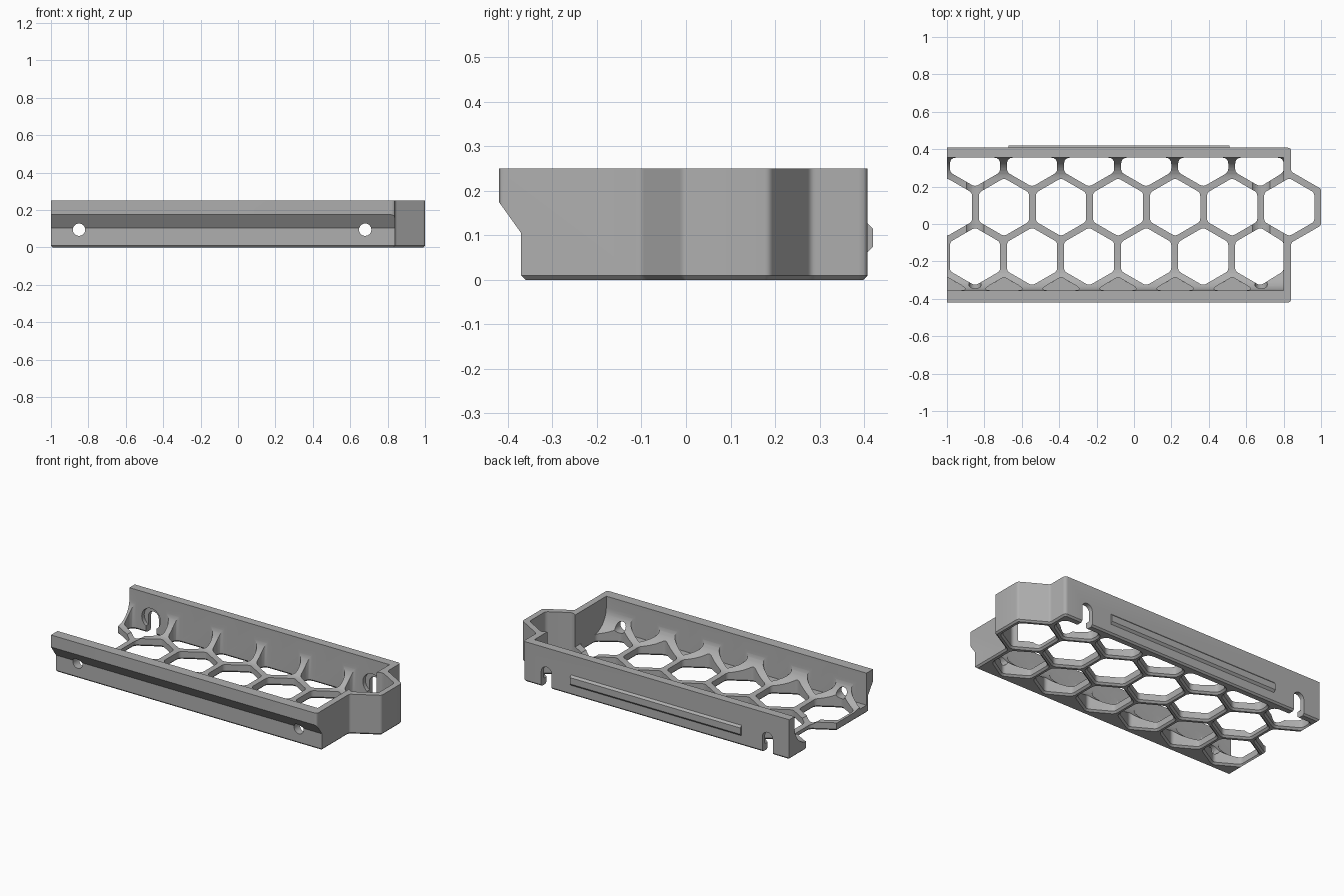
import bpy, bmesh, math
from mathutils import Vector

if "Cube" in bpy.data.objects:
    bpy.data.objects.remove(bpy.data.objects["Cube"])

PITCH, FLOOR, TOP = 0.305, 0.05, 0.25
ROW = PITCH * math.sqrt(3) / 2
HOLE_R = 0.155
Y1 = 0.09                      # centre line of the upper hexagon row
BACK, FRONT = 0.355, -0.355    # inner wall faces
SCREWS = (-0.85, 0.68)

grey = bpy.data.materials.new("light_grey")
grey.use_nodes = True
colour = (0.43, 0.43, 0.43, 1)
grey.diffuse_color = colour
grey.node_tree.nodes["Principled BSDF"].inputs["Base Color"].default_value = colour


def rounded(points, radius, steps=4):
    """Round every corner of a closed counter-clockwise outline."""
    out, n = [], len(points)
    for i in range(n):
        p = Vector(points[i])
        a, b = Vector(points[i - 1]) - p, Vector(points[(i + 1) % n]) - p
        half = a.angle(b) / 2
        cut = min(radius / math.tan(half), 0.48 * min(a.length, b.length))
        s, e = p + a.normalized() * cut, p + b.normalized() * cut
        for k in range(steps + 1):
            t = k / steps
            out.append(s * (1 - t) ** 2 + p * 2 * t * (1 - t) + e * t * t)
    return out


def offset(points, d):
    """Push a counter-clockwise outline outwards."""
    out, n = [], len(points)
    for i in range(n):
        p = Vector(points[i])
        a = (p - Vector(points[i - 1])).normalized()
        b = (Vector(points[(i + 1) % n]) - p).normalized()
        na, nb = Vector((a.y, -a.x)), Vector((b.y, -b.x))
        out.append(p + (na + nb) * d / (1 + na.dot(nb)))
    return out


def loft(bm, rings):
    """Close a stack of matching rings into a solid."""
    rows = [[bm.verts.new(p) for p in ring] for ring in rings]
    n = len(rows[0])
    for low, high in zip(rows, rows[1:]):
        for i in range(n):
            j = (i + 1) % n
            bm.faces.new((low[i], low[j], high[j], high[i]))
    bm.faces.new(rows[0][::-1])
    bm.faces.new(rows[-1])


def prism(bm, points, levels):
    loft(bm, [[(p.x, p.y, z) for p in offset(points, d)] for z, d in levels])


def along_x(bm, profile, x0, x1):
    loft(bm, [[(x, y, z) for y, z in profile] for x in (x0, x1)])


def along_y(bm, profile, y0, y1):
    loft(bm, [[(x, y, z) for x, z in profile] for y in (y0, y1)])


def make(name, bm):
    bmesh.ops.recalc_face_normals(bm, faces=bm.faces)
    mesh = bpy.data.meshes.new(name)
    bm.to_mesh(mesh)
    bm.free()
    mesh.materials.append(grey)
    ob = bpy.data.objects.new(name, mesh)
    bpy.context.collection.objects.link(ob)
    return ob


def arc(cx, cy, r, a0, a1, n):
    return [(cx + r * math.cos(math.radians(a0 + (a1 - a0) * i / n)),
             cy + r * math.sin(math.radians(a0 + (a1 - a0) * i / n))) for i in range(n + 1)]


def hexagon(cx, cy):
    return arc(cx, cy, HOLE_R, 30, 330, 5)


def carve(target, name, bm):
    cutter = make(name, bm)
    cutter.hide_render = True
    mod = target.modifiers.new(name, "BOOLEAN")
    mod.operation, mod.solver, mod.object = "DIFFERENCE", "EXACT", cutter
    bpy.context.view_layer.objects.active = target
    bpy.ops.object.modifier_apply(modifier=name)
    bpy.data.objects.remove(cutter)


# Outer block with a hexagonal bulge on one end and a chamfered underside
ends = [(-1, 0.408), (-1, -0.42)]
corners = [(0.84, -0.42), (0.84, -0.10), (1, -0.008), (1, 0.188), (0.84, 0.28), (0.84, 0.408)]
# the two corners at the open end stay sharp
bend = rounded(corners + ends, 0.02)[:5 * len(corners)]
bm = bmesh.new()
prism(bm, bend + ends, [(0, -0.01), (0.01, 0), (TOP, 0)])
tray = make("tray", bm)

# Undercut below the front lip
bm = bmesh.new()
along_x(bm, [(-0.5, -0.01), (-0.35, -0.01), (-0.37, 0.01), (-0.37, 0.105),
             (-0.42, 0.175), (-0.5, 0.175)], -1.2, 1.2)
carve(tray, "undercut", bm)

# Main cavity, open at one end, with filleted long edges
R = 0.13
profile = arc(FRONT + R, FLOOR + R, R, 180, 270, 10)
profile += arc(BACK - R, FLOOR + R, R, 270, 360, 10)
profile += [(BACK, 0.4), (FRONT, 0.4)]
bm = bmesh.new()
along_x(bm, profile, -1.2, 0.80)
carve(tray, "cavity", bm)

# Honeycomb openings with chamfered lower edges
through = [(-0.002, 0.013), (0.011, 0), (0.4, 0)]
bm = bmesh.new()
for k in range(7):
    prism(bm, rounded(hexagon(-1.0 + k * PITCH, Y1), 0.03), through)
for k in range(6):
    x = -0.85 + k * PITCH
    cell = [(min(px, 0.80), py) for px, py in hexagon(x, Y1 - ROW)]
    prism(bm, rounded(cell, 0.03), through)
    # half cells against the back wall
    w, y = HOLE_R * math.cos(math.pi / 6), Y1 + ROW
    half = [(x - w, BACK), (x - w, y - HOLE_R / 2), (x, y - HOLE_R),
            (x + w, y - HOLE_R / 2), (x + w, BACK)]
    half = [(min(px, 0.80), py) for px, py in half]
    prism(bm, rounded(half, 0.035), through)
carve(tray, "honeycomb", bm)

# Blind pockets that scallop the front fillet
bm = bmesh.new()
for k in range(6):
    x, apex = -1.0 + k * PITCH, Y1 - 2 * ROW + HOLE_R
    w = (apex - FRONT) * math.sqrt(3)
    pocket = [(x + w, FRONT), (x, apex), (x - w, FRONT)]
    prism(bm, rounded(pocket, 0.015), [(FLOOR, 0), (0.4, 0)])
carve(tray, "pockets", bm)

# Screw holes in front, driver channels across the webs, slots in the back
bm = bmesh.new()
for x in SCREWS:
    along_y(bm, arc(x, 0.095, 0.033, 0, 345, 23), -0.6, -0.15)
carve(tray, "screw_holes", bm)
bm = bmesh.new()
for x in SCREWS:
    along_y(bm, arc(x, 0.095, 0.065, 0, 345, 23), -0.2, 0.38)
carve(tray, "driver_channels", bm)
bm = bmesh.new()
for x in SCREWS:
    along_y(bm, [(x - 0.036, -0.1), (x + 0.036, -0.1)] + arc(x, 0.095, 0.036, 0, 180, 12),
            0.33, 0.6)
carve(tray, "back_slots", bm)

# Snap ridge on the back wall
bm = bmesh.new()
along_x(bm, [(0.40, 0.062), (0.408, 0.062), (0.42, 0.075), (0.42, 0.115),
             (0.408, 0.127), (0.40, 0.127)], -0.67, 0.51)
make("back_ridge", bm)

bpy.ops.object.select_all(action="DESELECT")
tray.select_set(True)
bpy.context.view_layer.objects.active = tray
bpy.ops.object.shade_smooth_by_angle(angle=math.radians(25))
